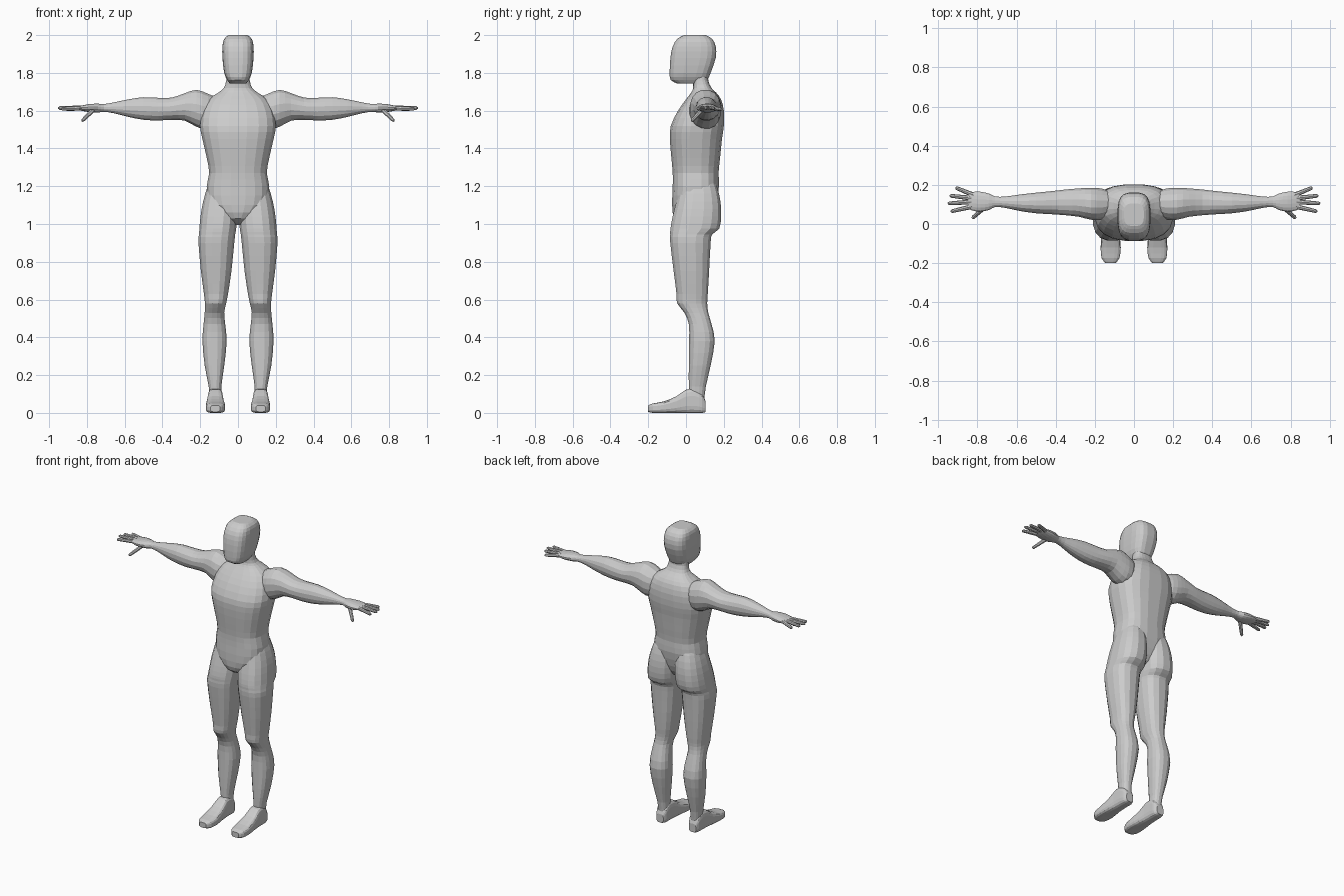
import bpy, bmesh
from math import cos, sin, pi, copysign
from mathutils import Vector


def finish(bm, name):
    bmesh.ops.recalc_face_normals(bm, faces=bm.faces)
    me = bpy.data.meshes.new(name)
    bm.to_mesh(me)
    bm.free()
    ob = bpy.data.objects.new(name, me)
    bpy.context.collection.objects.link(ob)
    return ob


def spline(keys, steps):
    """Smoothly interpolate cross-section keys."""
    out = []
    for i in range(len(keys) - 1):
        a, b, c, d = (keys[max(0, min(len(keys) - 1, i + k))] for k in (-1, 0, 1, 2))
        for s in range(steps):
            t = s / steps
            out.append([q + 0.5 * t * (r - p + t * (2*p - 5*q + 4*r - w + t * (3*(q - r) + w - p)))
                        for p, q, r, w in zip(a, b, c, d)])
    return out + [list(keys[-1])]


def loft(name, axis, keys, power=2.4, side=1, sides=16, steps=2):
    """Skin rounded sections (t, u0, u1, v0, v1) along an axis."""
    bm = bmesh.new()
    rings = []
    for t, u0, u1, v0, v1 in spline(keys, steps):
        ring = []
        for i in range(sides):
            a = 2 * pi * (i + 0.5) / sides
            c, s = (copysign(abs(f) ** (2 / power), f) for f in (cos(a), sin(a)))
            k = max(abs(cos(pi / sides)), 0.98)
            u = (u0 + u1) / 2 + (u1 - u0) / 2 * c / k
            v = (v0 + v1) / 2 + (v1 - v0) / 2 * s / k
            x, y, z = {"x": (t, u, v), "y": (u, t, v), "z": (u, v, t)}[axis]
            ring.append(bm.verts.new((x * side, y, z)))
        rings.append(ring)
    for r, q in zip(rings, rings[1:]):
        for i in range(sides):
            j = (i + 1) % sides
            bm.faces.new((r[i], r[j], q[j], q[i]))
    bm.faces.new(rings[0])
    bm.faces.new(rings[-1])
    return finish(bm, name)


def finger(name, a, b, r0, r1, side):
    """Tapered eight-sided digit with a blunt rounded tip."""
    a, b = (Vector((p[0] * side, p[1], p[2])) for p in (a, b))
    d = b - a
    rot = d.to_track_quat("Z", "Y")
    bm = bmesh.new()
    rings = []
    for f, r in ((0, r0), (0.5, (r0 + r1) / 2), (0.93, r1), (1, r1 * 0.5)):
        rings.append([bm.verts.new(a + d * f + rot @ Vector((r * cos(i * pi / 4), r * sin(i * pi / 4), 0)))
                      for i in range(8)])
    for r, q in zip(rings, rings[1:]):
        for i in range(8):
            bm.faces.new((r[i], r[i - 1], q[i - 1], q[i]))
    bm.faces.new(rings[0])
    bm.faces.new(rings[-1])
    return finish(bm, name)


# torso and neck: z, half width, front, back
torso = [(0.995, .03, .0, .06), (1.03, .07, -.06, .12), (1.1, .15, -.073, .155),
         (1.2, .165, -.07, .174), (1.27, .152, -.07, .172), (1.35, .165, -.077, .18),
         (1.45, .188, -.085, .19), (1.52, .2, -.08, .2), (1.6, .188, -.042, .2),
         (1.66, .155, .0, .185), (1.695, .105, .027, .16), (1.72, .075, .038, .135),
         (1.76, .062, .035, .118), (1.82, .058, .03, .115)]
body = loft("body", "z", [(z, -w, w, f, b) for z, w, f, b in torso], 2.6, sides=20)

# head
head = [(1.743, .042, -.045, .085), (1.762, .057, -.08, .112), (1.8, .073, -.086, .13),
        (1.88, .082, -.082, .157), (1.94, .082, -.07, .157), (1.98, .073, -.045, .138),
        (2.0, .05, -.01, .105)]
parts = [loft("head", "z", [(z, -w, w, f, b) for z, w, f, b in head], 3.2, sides=20)]

# leg with buttock: z, inner, outer, front, back
leg = [(.06, .085, .15, .02, .095), (.14, .088, .155, .015, .105), (.25, .073, .176, .015, .13),
       (.38, .06, .188, .017, .152), (.47, .068, .182, .015, .135), (.53, .073, .176, -.008, .118),
       (.58, .063, .175, -.047, .112), (.63, .053, .18, -.05, .115), (.75, .035, .196, -.065, .122),
       (.9, .02, .209, -.083, .13), (.945, .015, .206, -.083, .138), (.975, .01, .204, -.082, .175),
       (1.04, .004, .198, -.07, .186), (1.12, .004, .184, -.05, .182), (1.2, .012, .16, -.03, .163),
       (1.27, .03, .13, .0, .13)]

# foot: y, inner, outer, sole, top
foot = [(.104, .095, .145, .005, .06), (.085, .084, .155, 0, .1), (.05, .082, .158, 0, .125),
        (.0, .08, .16, 0, .122), (-.05, .075, .165, 0, .088), (-.12, .068, .17, 0, .06),
        (-.175, .075, .165, 0, .05), (-.2, .095, .145, .006, .04)]

# arm and palm: x, front, back, bottom, top
arm = [(.09, .07, .15, 1.56, 1.66), (.16, .025, .18, 1.505, 1.69), (.22, .022, .185, 1.515, 1.71),
       (.28, .037, .182, 1.547, 1.693), (.35, .045, .176, 1.552, 1.669), (.42, .05, .168, 1.548, 1.668),
       (.5, .055, .16, 1.552, 1.671), (.58, .066, .151, 1.567, 1.66), (.66, .083, .14, 1.587, 1.643),
       (.71, .087, .141, 1.594, 1.635), (.74, .072, .155, 1.59, 1.637), (.785, .063, .165, 1.592, 1.635),
       (.83, .07, .163, 1.6, 1.627), (.848, .082, .152, 1.605, 1.622)]

# digits: root, tip
digits = {"little_finger": ((.82, .148, 1.614), (.912, .186, 1.607)),
          "ring_finger": ((.83, .132, 1.615), (.942, .145, 1.612)),
          "middle_finger": ((.83, .113, 1.615), (.952, .105, 1.614)),
          "index_finger": ((.825, .09, 1.614), (.937, .064, 1.61)),
          "thumb": ((.765, .085, 1.605), (.826, .03, 1.545))}

for side, tag in ((1, "left"), (-1, "right")):
    parts.append(loft(tag + "_leg", "z", leg, 2.4, side))
    parts.append(loft(tag + "_foot", "y", foot, 3.6, side))
    parts.append(loft(tag + "_arm", "x", arm, 2.2, side))
    for name, (a, b) in digits.items():
        parts.append(finger(tag + "_" + name, a, b, .0125, .0095, side))

# weld every part into one skin
for part in parts:
    mod = body.modifiers.new("union", "BOOLEAN")
    mod.operation = "UNION"
    mod.solver = "EXACT"
    mod.object = part
    bpy.context.view_layer.objects.active = body
    bpy.ops.object.modifier_apply(modifier=mod.name)
    bpy.data.objects.remove(part, do_unlink=True)
